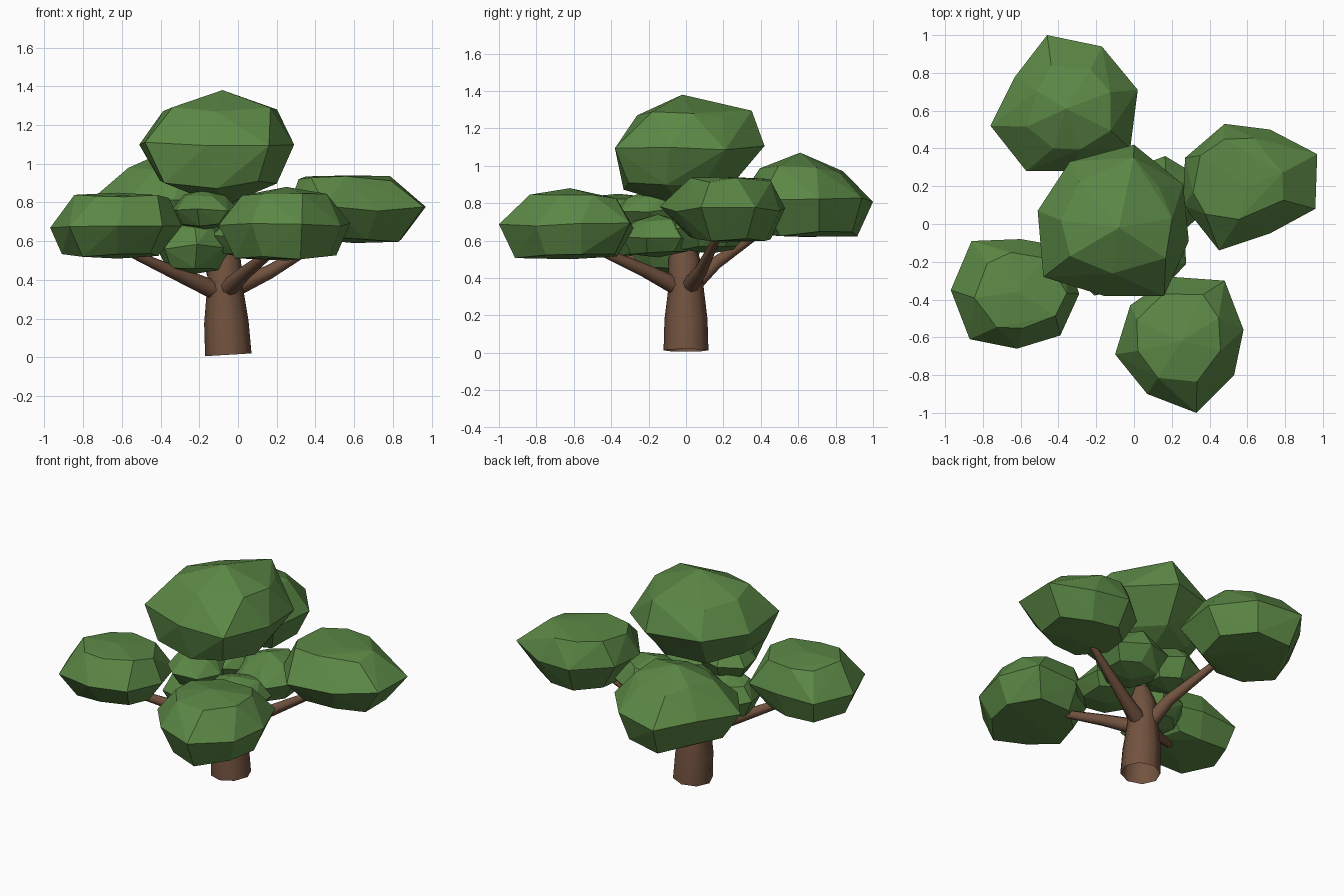
import bpy, bmesh, math, random
from mathutils import Vector

random.seed(11)
default_cube = bpy.data.objects.get("Cube")
if default_cube:
    bpy.data.objects.remove(default_cube, do_unlink=True)


def make_material(name, colour):
    material = bpy.data.materials.new(name)
    material.use_nodes = True
    material.diffuse_color = colour
    material.node_tree.nodes["Principled BSDF"].inputs["Base Color"].default_value = colour
    return material


leaf_green = make_material("leaf green", (0.105, 0.245, 0.06, 1))
bark_brown = make_material("bark brown", (0.17, 0.086, 0.05, 1))


def finish(bm, name, material, smooth=False):
    bmesh.ops.recalc_face_normals(bm, faces=bm.faces)
    mesh = bpy.data.meshes.new(name)
    bm.to_mesh(mesh)
    bm.free()
    mesh.materials.append(material)
    obj = bpy.data.objects.new(name, mesh)
    bpy.context.collection.objects.link(obj)
    if smooth:
        bpy.ops.object.select_all(action="DESELECT")
        obj.select_set(True)
        bpy.context.view_layer.objects.active = obj
        bpy.ops.object.shade_smooth_by_angle(angle=math.radians(50))


def leaf_clump(name, centre, outline, heights, upper, lower):
    """Faceted clump: an outline at mid height, an uneven ring above and below, and two tips.
    Each ring is given as its scale, its share of the height, and its sideways shift."""
    bottom, middle, top = heights
    centre = Vector(centre)
    bm = bmesh.new()
    corners = [Vector(p) - centre for p in outline]
    for i, corner in enumerate(corners):
        bm.verts.new((*(centre + corner), middle + random.uniform(-.015, .015)))
        for (scale, rise, shift), limit, twist in ((upper, top, .4), (lower, bottom, .15)):
            # Slide each ring corner a little towards its neighbour to break up the quads
            spot = corner.lerp(corners[i - 1], random.uniform(0, twist))
            spot = centre + Vector(shift) + spot * (scale + random.uniform(-.05, .06))
            z = middle + (limit - middle) * min(rise + random.uniform(-.1, .06), 1)
            bm.verts.new((*spot, z))
    for limit in (top, bottom):
        bm.verts.new((*centre, limit))
    hull = bmesh.ops.convex_hull(bm, input=bm.verts)
    loose = [v for v in hull["geom_interior"] if isinstance(v, bmesh.types.BMVert)]
    bmesh.ops.delete(bm, geom=loose, context="VERTS")
    finish(bm, name, leaf_green)


def round_outline(centre, radius, sides=7):
    turn = random.uniform(0, math.tau)
    points = []
    for i in range(sides):
        a = turn + math.tau * i / sides
        r = radius * random.uniform(0.92, 1.08)
        points.append((centre[0] + r * math.cos(a), centre[1] + r * math.sin(a)))
    return points


def limb(name, path, radii, sides=8):
    """Tapered tube, open at the foot, whose rings stand square to the path."""
    path = [Vector(p) for p in path]
    bm = bmesh.new()
    rings = []
    for i, point in enumerate(path):
        along = (path[min(i + 1, len(path) - 1)] - path[max(i - 1, 0)]).normalized()
        side = along.cross(Vector((0, 1, 0))).normalized()
        other = along.cross(side)
        angles = [math.tau * k / sides for k in range(sides)]
        rings.append([bm.verts.new(point + radii[i] * (side * math.cos(a) + other * math.sin(a)))
                      for a in angles])
    for low, high in zip(rings, rings[1:]):
        for k in range(sides):
            n = (k + 1) % sides
            bm.faces.new((low[k], low[n], high[n], high[k]))
    bm.faces.new(rings[-1])
    finish(bm, name, bark_brown, smooth=True)


# Trunk and its four branches
limb("trunk",
     [(-.05, 0, .013), (-.06, 0, .18), (-.067, 0, .35), (-.07, -.01, .5), (-.07, -.01, .6)],
     [.12, .115, .094, .085, .05])
branches = {
    "left_front_branch": ((-.3, -.14, .425), (-.6, -.36, .56)),
    "front_branch": ((.04, -.22, .44), (.22, -.54, .58)),
    "right_branch": ((.16, .08, .44), (.5, .18, .64)),
    "back_branch": ((-.14, .16, .48), (-.32, .5, .72)),
}
for name, (bend, tip) in branches.items():
    limb(name, [(-.08, 0, .33), bend, tip], [.052, .036, .018])

# Large leaf clumps
leaf_clump("crown_leaves", (-.08, -.02),
           [(-.51, .07), (-.34, .33), (0, .42), (.26, .21), (.29, -.09),
            (.16, -.38), (-.16, -.38), (-.48, -.28)],
           (.78, 1.1, 1.38), (.72, .64, (.02, .03)), (.74, .66, (0, -.05)))
leaf_clump("back_leaves", (-.36, .61),
           [(-.46, 1), (-.17, .94), (.02, .71), (-.02, .4), (-.33, .28),
            (-.57, .28), (-.76, .52), (-.63, .78)],
           (.62, .82, 1.07), (.65, .66, (.02, 0)), (.75, .94, (0, .02)))
leaf_clump("right_leaves", (.6, .2),
           [(.97, .37), (.72, .5), (.48, .53), (.27, .35), (.26, .1),
            (.45, -.14), (.72, -.05), (.96, .08)],
           (.59, .77, .94), (.7, .92, (-.06, .03)), (.7, .92, (-.02, .03)))
leaf_clump("front_leaves", (.25, -.62),
           [(.33, -1), (.07, -.9), (-.1, -.69), (-.02, -.43), (.2, -.28),
            (.48, -.3), (.58, -.56), (.53, -.8)],
           (.5, .68, .88), (.72, .78, (-.02, .03)), (.77, .92, (0, 0)))
leaf_clump("left_leaves", (-.62, -.36),
           [(-.97, -.35), (-.86, -.09), (-.6, -.08), (-.37, -.12), (-.29, -.37),
            (-.39, -.59), (-.62, -.66), (-.87, -.61)],
           (.51, .68, .85), (.7, .9, (.02, 0)), (.74, .92, (-.02, .03)))

# Small leaf clumps crowding the top of the trunk
small_clumps = [
    ("small_left_leaves", (-.23, -.1), .2, (.43, .57, .71)),
    ("small_front_leaves", (.08, -.15), .21, (.51, .62, .74)),
    ("small_right_leaves", (.14, .13), .23, (.53, .67, .81)),
    ("small_back_leaves", (-.15, .14), .19, (.55, .69, .82)),
    ("small_upper_leaves", (-.17, -.2), .18, (.66, .76, .87)),
]
for name, centre, radius, heights in small_clumps:
    leaf_clump(name, centre, round_outline(centre, radius), heights,
               (.66, .72, (0, 0)), (.7, .8, (0, 0)))
